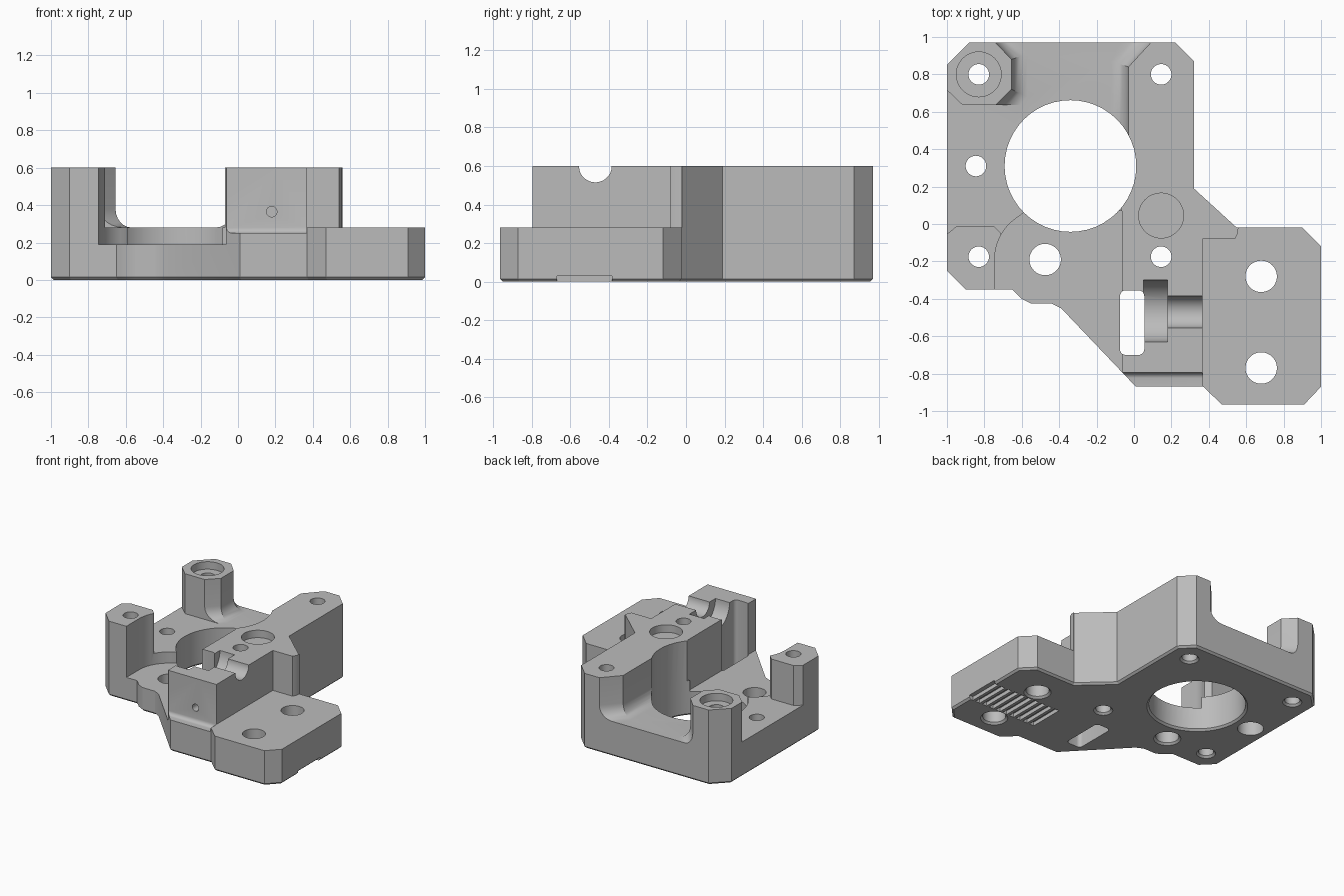
import bpy, bmesh
from math import sin, cos, pi, radians
from mathutils import Matrix

cube = bpy.data.objects.get("Cube")
if cube:
    bpy.data.objects.remove(cube, do_unlink=True)

TOP, FLOOR, LOW = 0.6, 0.28, 0.19
ABOVE = TOP + 0.1

grey = bpy.data.materials.new("plain grey")
grey.use_nodes = True
colour = (0.5, 0.5, 0.5, 1)
grey.diffuse_color = colour
grey.node_tree.nodes["Principled BSDF"].inputs["Base Color"].default_value = colour


def make_object(name, bm):
    mesh = bpy.data.meshes.new(name)
    bm.to_mesh(mesh)
    bm.free()
    mesh.materials.append(grey)
    obj = bpy.data.objects.new(name, mesh)
    bpy.context.collection.objects.link(obj)
    return obj


def loft(rings):
    """Closed solid through (outline, height) rings, faces turned outward."""
    bm = bmesh.new()
    loops = [[bm.verts.new((x, y, z)) for x, y in pts] for pts, z in rings]
    for a, b in zip(loops, loops[1:]):
        for i in range(len(a)):
            j = (i + 1) % len(a)
            bm.faces.new((a[i], a[j], b[j], b[i]))
    bm.faces.new(loops[0])
    bm.faces.new(loops[-1])
    bm.normal_update()
    bmesh.ops.recalc_face_normals(bm, faces=bm.faces[:])
    if bm.calc_volume(signed=True) < 0:
        bmesh.ops.reverse_faces(bm, faces=bm.faces[:])
    bm.normal_update()
    if len(rings) > 2:
        bmesh.ops.triangulate(bm, faces=bm.faces[:])
    return bm


def cut(bm):
    """Subtract a solid from the body, then discard it."""
    cutter = make_object("cutter", bm)
    cutter.hide_render = True
    mod = body.modifiers.new("cut", "BOOLEAN")
    mod.operation = "DIFFERENCE"
    mod.solver = "EXACT"
    mod.object = cutter
    bpy.context.view_layer.objects.active = body
    bpy.ops.object.modifier_apply(modifier=mod.name)
    bpy.data.objects.remove(cutter, do_unlink=True)


def cut_prism(pts, z0, z1=ABOVE):
    cut(loft([(pts, z0), (pts, z1)]))


def cut_pocket(upper, lower, floor, radius, steps=6):
    """Pocket whose outline shrinks to the lower one through a fillet."""
    rings = []
    for k in range(steps + 1):
        a = k / steps * pi / 2
        t = 1 - sin(a)
        pts = [(u[0] + (v[0] - u[0]) * t, u[1] + (v[1] - u[1]) * t)
               for u, v in zip(upper, lower)]
        rings.append((pts, floor + radius * (1 - cos(a))))
    cut(loft(rings + [(upper, ABOVE)]))


def arc(x, y, r, start, end, steps):
    angles = [radians(start + (end - start) * k / steps) for k in range(steps + 1)]
    return [(x + r * cos(a), y + r * sin(a)) for a in angles]


def circle(x, y, r, n=48):
    return arc(x, y, r, 0, 360, n)[:-1]


def rectangle(x0, x1, y0, y1):
    return [(x0, y0), (x1, y0), (x1, y1), (x0, y1)]


def rounded(x0, x1, y0, y1, r):
    return (arc(x1 - r, y1 - r, r, 0, 90, 5) + arc(x0 + r, y1 - r, r, 90, 180, 5)
            + arc(x0 + r, y0 + r, r, 180, 270, 5) + arc(x1 - r, y0 + r, r, 270, 360, 5))


def cut_hole(x, y, r, rim=0.015):
    """Through hole with a chamfered lower rim."""
    wide, thin = circle(x, y, r + 2 * rim), circle(x, y, r)
    cut(loft([(wide, -rim), (thin, rim), (thin, ABOVE)]))


def cut_rod(axis, centre, r, length):
    turn = Matrix.Rotation(pi / 2, 4, "Y" if axis == "x" else "X")
    bm = bmesh.new()
    bmesh.ops.create_cone(bm, cap_ends=True, segments=48, radius1=r, radius2=r,
                          depth=length, matrix=Matrix.Translation(centre) @ turn)
    cut(bm)


# Full-height block with a chamfered underside
outline = [(-0.88, 0.97), (0.22, 0.97), (0.32, 0.87), (0.32, 0.19), (0.55, -0.02),
           (0.9, -0.02), (1, -0.12), (1, -0.87), (0.91, -0.965), (0.47, -0.965),
           (0.37, -0.87), (0.01, -0.87), (-0.39, -0.45), (-0.44, -0.425),
           (-0.55, -0.425), (-0.6, -0.4), (-0.65, -0.35), (-0.9, -0.35),
           (-1, -0.25), (-1, 0.85)]
bm = loft([(outline, 0), (outline, TOP)])
bottom = [e for e in bm.edges if all(v.co.z < 0.01 for v in e.verts)]
bmesh.ops.bevel(bm, geom=bottom, offset=0.015, segments=1, affect="EDGES")
body = make_object("carriage_bracket", bm)

# Central pocket between the two posts and the tall arm
post_top = [(-0.74, 1.1), (-0.74, 0.97), (-0.655, 0.88), (-0.655, 0.72), (-0.74, 0.635)]
post_foot = [(-0.67, 1.1), (-0.67, 0.97), (-0.57, 0.91), (-0.57, 0.68), (-0.61, 0.635)]
front_side = [(-1.1, 0.635), (-1.1, -0.01), (-0.75, -0.01), (-0.71, -0.05),
              (-0.74, -0.19), (-0.74, -1.2), (-0.07, -1.2), (-0.07, 0.15)]
arm_top = [(-0.03, 0.3), (-0.03, 0.84), (0.09, 0.97), (0.09, 1.1)]
arm_foot = [(-0.12, 0.3), (-0.12, 0.87), (-0.02, 0.97), (-0.02, 1.1)]
cut_pocket(post_top + front_side + arm_top, post_foot + front_side + arm_foot, FLOOR, 0.1)

# Lower recess beside the front post
recess = arc(-0.475, -0.19, 0.27, 180, 120, 12)
cut_prism(recess + [(-0.58, 0.07), (-0.065, 0.07), (-0.065, -1), (-0.745, -1)], LOW)

# Chamfered outer corners of the posts
cut_prism([(-1.02, 0.735), (-0.91, 0.63), (-1.02, 0.63)], FLOOR)
cut_prism([(-1.02, -0.07), (-0.94, -0.005), (-1.02, -0.005)], FLOOR)

# Side plate and front ledge
cut_prism([(0.365, -1.1), (1.1, -1.1), (1.1, 0.1), (0.57, 0.1), (0.555, -0.05),
           (0.54, -0.08), (0.365, -0.08)], FLOOR)
cut_pocket(rectangle(-0.3, 0.366, -1.1, -0.795), rectangle(-0.3, 0.366, -1.1, -0.825),
           0.25, 0.03)

# Main bore and screw holes
cut_hole(-0.34, 0.31, 0.352)
for x, y in [(-0.83, 0.8), (0.145, 0.8), (-0.845, 0.31), (-0.83, -0.175), (0.145, -0.175)]:
    cut_hole(x, y, 0.055)
for x, y in [(-0.475, -0.19), (0.68, -0.28), (0.68, -0.77)]:
    cut_hole(x, y, 0.084)

# Counterbores on the back post, the arm and the underside
cut_prism(circle(-0.83, 0.8, 0.12), TOP - 0.06)
cut_prism(circle(0.145, 0.045, 0.12), TOP - 0.06)
cut_prism(circle(-0.845, 0.31, 0.095), -0.1, 0.12)

# Slot, screw cradle and small cross hole
cut_prism(rounded(-0.075, 0.055, -0.7, -0.355, 0.03), -0.1)
cut_rod("x", (0.115, -0.465, TOP), 0.165, 0.13)
cut_rod("x", (0.28, -0.47, TOP), 0.085, 0.24)
cut_rod("y", (0.18, -0.74, 0.365), 0.028, 0.2)

# Belt tooth grooves under the side plate
for k in range(10):
    x = 0.985 - k * 0.064
    cut_prism(rectangle(x - 0.02, x + 0.02, -0.67, -0.385), -0.1, 0.03)

bpy.ops.object.select_all(action="DESELECT")
body.select_set(True)
bpy.context.view_layer.objects.active = body
bpy.ops.object.shade_smooth_by_angle(angle=radians(25))
